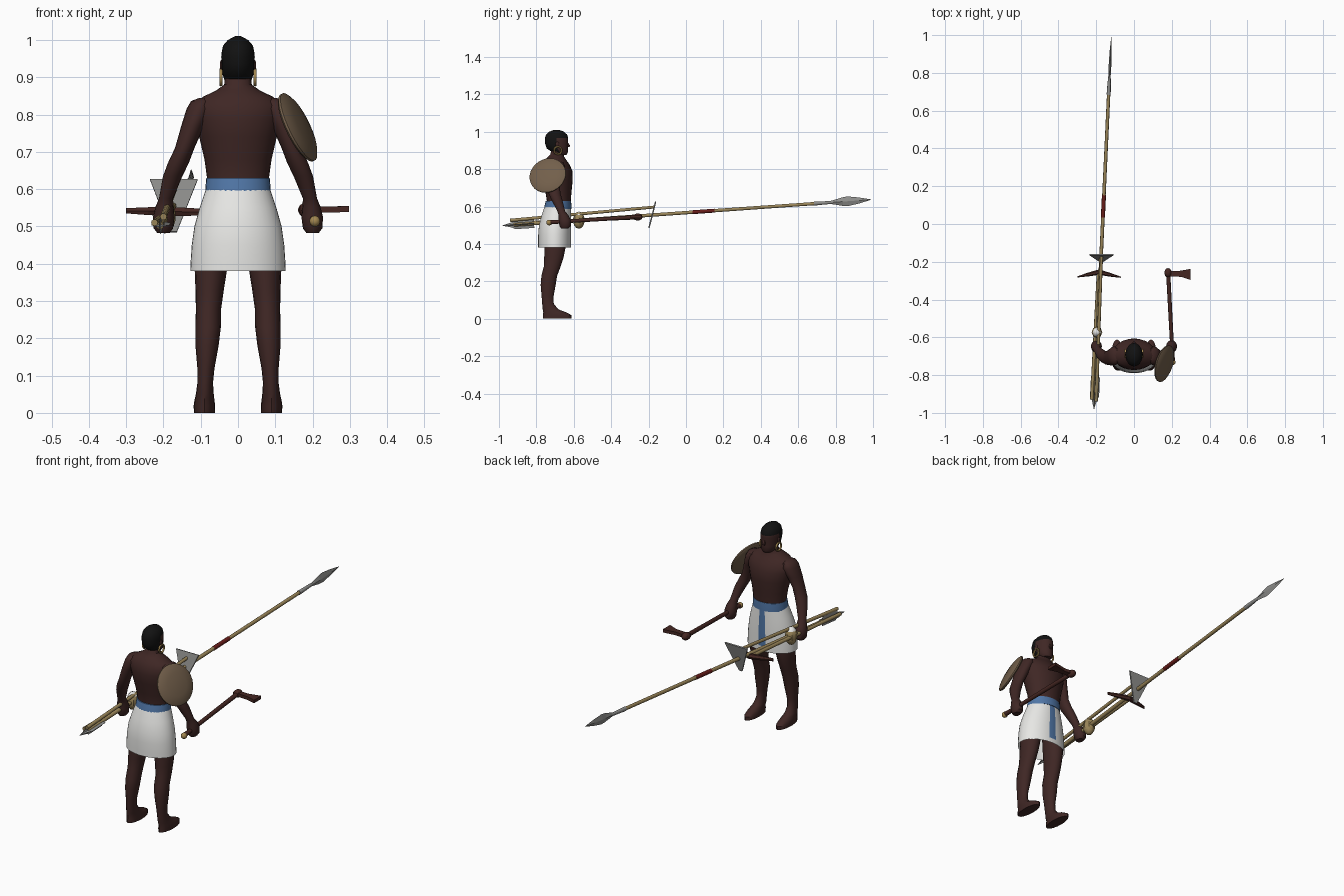
import bpy, bmesh, math
from mathutils import Vector, Matrix

cube = bpy.data.objects.get("Cube")
if cube:
    bpy.data.objects.remove(cube)


def material(name, r, g, b):
    m = bpy.data.materials.new(name)
    m.use_nodes = True
    m.diffuse_color = (r, g, b, 1)
    m.node_tree.nodes["Principled BSDF"].inputs["Base Color"].default_value = (r, g, b, 1)
    return m


skin = material("dark skin", .05, .02, .018)
hair = material("black hair", .006, .006, .006)
linen = material("white linen", .8, .8, .78)
blue = material("blue cloth", .08, .18, .38)
cane = material("pale cane", .33, .24, .1)
wood = material("dark wood", .06, .02, .016)
red = material("red binding", .14, .012, .01)
steel = material("grey metal", .27, .27, .26)
hide = material("shield hide", .17, .115, .07)
brass = material("brass", .36, .24, .08)


def finish(bm, name, mats, rule=None, matrix=None, smooth=True):
    """Turn a bmesh into an object; rule picks a material slot per face."""
    if matrix:
        bm.transform(matrix)
    bmesh.ops.recalc_face_normals(bm, faces=bm.faces)
    bm.normal_update()
    if rule:
        for f in bm.faces:
            f.material_index = rule(f.calc_center_median(), f.normal)
    mesh = bpy.data.meshes.new(name)
    bm.to_mesh(mesh)
    bm.free()
    for m in mats:
        mesh.materials.append(m)
    ob = bpy.data.objects.new(name, mesh)
    bpy.context.collection.objects.link(ob)
    if smooth:
        bpy.ops.object.select_all(action='DESELECT')
        ob.select_set(True)
        bpy.context.view_layer.objects.active = ob
        bpy.ops.object.shade_smooth_by_angle(angle=math.radians(40))
    return ob


def loft(name, rings, mats, sides=16, caps=True, rule=None, matrix=None, smooth=True):
    """Skin elliptical rings given as (x, y, z, x radius, y radius)."""
    bm = bmesh.new()
    loops = []
    for x, y, z, rx, ry in rings:
        angles = [2 * math.pi * i / sides for i in range(sides)]
        loops.append([bm.verts.new((x + rx * math.cos(a), y + ry * math.sin(a), z)) for a in angles])
    for low, high in zip(loops, loops[1:]):
        for i in range(sides):
            j = (i + 1) % sides
            bm.faces.new((low[i], low[j], high[j], high[i]))
    if caps:
        bm.faces.new(loops[0][::-1])
        bm.faces.new(loops[-1])
    return finish(bm, name, mats, rule, matrix, smooth)


def rod(name, a, b, profile, mat, sides=10, smooth=True):
    """Loft from a to b through (fraction, side radius, upright radius)."""
    a, b = Vector(a), Vector(b)
    d = b - a
    frame = Matrix.Translation(a) @ d.to_track_quat('Z', 'Y').to_matrix().to_4x4()
    rings = [(0, 0, t * d.length, rx, ry) for t, rx, ry in profile]
    return loft(name, rings, [mat], sides, matrix=frame, smooth=smooth)


def plate(name, points, offset, mat):
    """Thin slab from an outline, thickened along offset."""
    bm = bmesh.new()
    offset = Vector(offset)
    face = bm.faces.new([bm.verts.new(Vector(p) - offset / 2) for p in points])
    new = bmesh.ops.extrude_face_region(bm, geom=[face])["geom"]
    bmesh.ops.translate(bm, vec=offset, verts=[v for v in new if isinstance(v, bmesh.types.BMVert)])
    return finish(bm, name, [mat], smooth=False)


def ball(name, centre, size, mats, rule=None, segments=10, rings=7):
    bm = bmesh.new()
    bmesh.ops.create_uvsphere(bm, u_segments=segments, v_segments=rings, radius=1)
    place = Matrix.Translation(centre) @ Matrix.Diagonal((*size, 1))
    return finish(bm, name, mats, rule, place)


# Torso and neck
loft("torso", [
    (0, -.682, .58, .082, .064), (0, -.68, .63, .083, .064), (0, -.682, .68, .09, .07),
    (0, -.686, .74, .104, .08), (0, -.69, .79, .116, .083), (0, -.695, .825, .118, .072),
    (0, -.697, .847, .095, .058), (0, -.695, .865, .058, .044),
    (0, -.69, .88, .037, .035), (0, -.685, .92, .033, .032)], [skin], 24)

# Head with hair over the crown and back
loft("head", [
    (0, -.663, .876, .022, .024), (0, -.672, .888, .035, .04), (0, -.688, .91, .042, .056),
    (0, -.692, .935, .044, .061), (0, -.692, .955, .045, .062), (0, -.692, .966, .044, .062),
    (0, -.692, .985, .04, .056), (0, -.692, 1.0, .027, .04), (0, -.692, 1.01, .008, .012)],
    [skin, hair], 24,
    rule=lambda c, n: int(c.z > .965 or (c.y < -.685 and c.z > .885)))
rod("nose", (0, -.64, .95), (0, -.627, .918), [(0, .004, .004), (.8, .009, .009), (1, .007, .006)], skin, 8)

# Wrapped skirt with a hanging sash strip, and the belt
loft("skirt", [
    (0, -.702, .38, .128, .088), (0, -.702, .405, .127, .088), (0, -.702, .45, .124, .088),
    (0, -.7, .5, .117, .086), (0, -.694, .55, .103, .079), (0, -.686, .6, .086, .07)],
    [linen, blue], 40, caps=False,
    rule=lambda c, n: int(abs(c.x) < .018 and c.y > -.68 and c.z > .4))
loft("belt", [(0, -.686, .588, .088, .073), (0, -.684, .608, .087, .071),
              (0, -.682, .63, .085, .068)], [blue], 32)

for side, s in (("left", 1), ("right", -1)):
    # Leg and foot in one piece
    leg = [
        (.09, -.688, 0, .028, .077), (.09, -.688, .018, .029, .077), (.09, -.7, .033, .027, .063),
        (.089, -.724, .05, .024, .042), (.088, -.738, .08, .021, .031), (.086, -.74, .12, .023, .032),
        (.083, -.737, .18, .031, .04), (.08, -.731, .23, .034, .042), (.079, -.715, .28, .034, .045),
        (.076, -.706, .33, .038, .052), (.073, -.7, .38, .043, .056), (.066, -.695, .47, .045, .058)]
    loft(side + "_leg", [(s * x, *rest) for x, *rest in leg], [skin])
    # Arm ending in a closed fist
    arm = [
        (.2, -.648, .483, .017, .02), (.2, -.646, .495, .026, .03), (.199, -.648, .525, .029, .033),
        (.197, -.655, .553, .024, .026), (.193, -.667, .575, .019, .021), (.175, -.69, .635, .026, .029),
        (.16, -.703, .67, .028, .032), (.143, -.71, .71, .026, .035), (.121, -.705, .77, .031, .044),
        (.104, -.698, .815, .034, .05), (.098, -.697, .836, .028, .04), (.09, -.697, .845, .013, .02)]
    loft(side + "_arm", [(s * x, *rest) for x, *rest in arm], [skin])
    ball(side + "_ear", (s * .044, -.688, .932), (.005, .01, .015), [skin])
    # Hoop earring
    bpy.ops.mesh.primitive_torus_add(
        major_radius=.02, minor_radius=.0045, major_segments=20, minor_segments=6,
        location=(s * .046, -.685, .9), rotation=(0, math.pi / 2, 0))
    hoop = bpy.context.object
    hoop.name = side + "_earring"
    hoop.data.materials.append(brass)
    bpy.ops.object.shade_smooth_by_angle(angle=math.radians(60))

# Round shield slung on the shoulder
tilt = Vector((.87, -.26, .42)).to_track_quat('Z', 'Y').to_matrix().to_4x4()
loft("shield", [(0, 0, z, r, r) for z, r in
                [(-.012, .092), (-.006, .1), (0, .1), (.008, .085), (.014, .055), (.017, .015)]],
     [hide], 28, matrix=Matrix.Translation((.163, -.74, .767)) @ tilt)

# Long spear: shaft, binding, blade and tail fins
tail, tip = Vector((-.212, -.98, .498)), Vector((-.12, .99, .637))
along = lambda t: tail.lerp(tip, t)
rod("spear_shaft", along(.03), along(.86), [(0, .01, .01), (1, .009, .009)], cane)
rod("spear_binding", along(.515), along(.575), [(0, .0108, .0108), (1, .0108, .0108)], red)
rod("spear_socket", along(.845), along(.905), [(0, .011, .011), (.5, .009, .009), (1, .005, .008)], steel)
rod("spear_blade", along(.89), tip,
    [(0, .006, .008), (.3, .007, .023), (.42, .007, .026), (.7, .005, .016), (1, .0005, .001)],
    steel, 4, smooth=False)
for name, w, h in (("upright_fin", .004, .024), ("flat_fin", .024, .004)):
    rod(name, tail, along(.085), [(0, .001, .001), (.3, w * .6, h * .6), (.4, w, h), (1, w, h)],
        steel, 4, smooth=False)

# Fan-bladed axe carried with the spear
rod("fan_axe_handle", (-.2, -.94, .526), (-.172, -.17, .597), [(0, .009, .009), (1, .008, .008)], cane)
plate("fan_axe_blade", [(-.236, -.162, .626), (-.108, -.162, .626), (-.164, -.198, .485),
                        (-.182, -.198, .485)], (0, .007, -.002), steel)

# Pick with a dark double-ended head
rod("pick_handle", (-.224, -.93, .51), (-.188, -.25, .54), [(0, .009, .009), (1, .009, .009)], cane)
for name, end in (("pick_right_beak", (-.3, -.28, .542)), ("pick_left_beak", (-.07, -.282, .538))):
    rod(name, (-.185, -.255, .54), end, [(0, .014, .014), (.5, .01, .012), (1, .003, .008)],
        wood, 6, smooth=False)

# Mace head with a pale top
ball("mace_head", (-.196, -.573, .527), (.029, .031, .046), [cane, linen],
     rule=lambda c, n: int(n.z > .45), segments=8, rings=7)

# Wooden hatchet in the other hand
rod("hatchet_handle", (.206, -.735, .515), (.18, -.24, .545),
    [(0, .012, .012), (.15, .01, .01), (.9, .011, .011), (1, .013, .013)], wood)
ball("hatchet_pommel", (.206, -.732, .514), (.015, .015, .015), [brass])
ball("hatchet_collar", (.18, -.258, .544), (.02, .026, .019), [wood])
plate("hatchet_head", [(.165, -.245, .545), (.23, -.25, .545), (.298, -.238, .547), (.298, -.296, .547),
                       (.25, -.28, .545), (.165, -.275, .545)], (0, 0, .016), wood)
